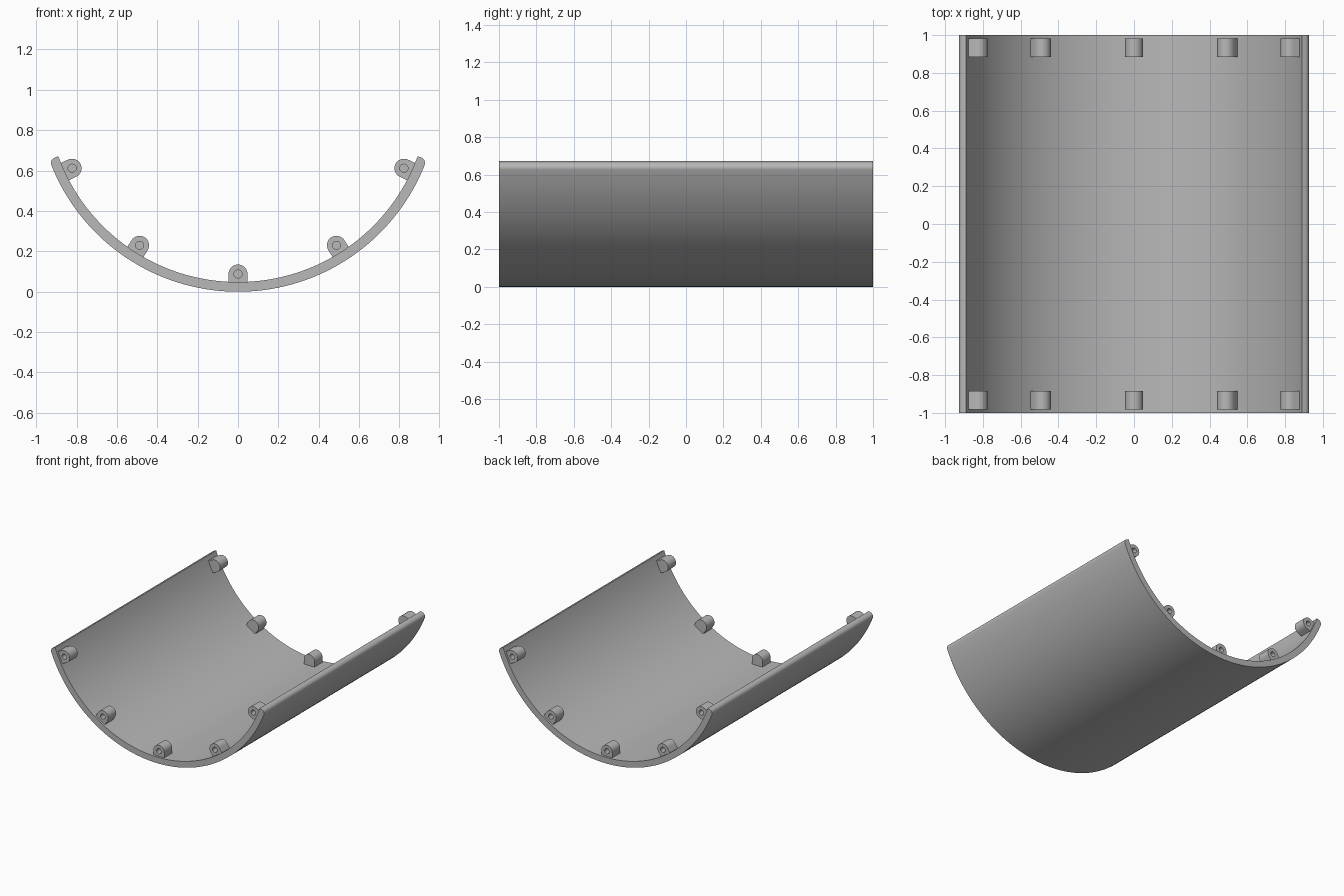
import bpy, bmesh
from math import sin, cos, pi, radians

cube = bpy.data.objects.get("Cube")
if cube:
    bpy.data.objects.remove(cube, do_unlink=True)

R_OUT, R_IN = 0.995, 0.947      # trough radii, axis at z = R_OUT
END = radians(70)               # half angle of the trough
FILLET = 0.03                   # rounding of the outer rim edge

grey = bpy.data.materials.new("grey")
grey.use_nodes = True
grey.diffuse_color = (0.48, 0.48, 0.48, 1)
grey.node_tree.nodes["Principled BSDF"].inputs["Base Color"].default_value = grey.diffuse_color


def polar(radius, angle):
    return radius * sin(angle), R_OUT - radius * cos(angle)


def finish(name, bm):
    bmesh.ops.recalc_face_normals(bm, faces=bm.faces)
    mesh = bpy.data.meshes.new(name)
    bm.to_mesh(mesh)
    bm.free()
    mesh.materials.append(grey)
    obj = bpy.data.objects.new(name, mesh)
    bpy.context.collection.objects.link(obj)
    bpy.ops.object.select_all(action='DESELECT')
    obj.select_set(True)
    bpy.context.view_layer.objects.active = obj
    bpy.ops.object.shade_smooth_by_angle(angle=radians(30))
    return obj


def bridge(bm, a, b):
    n = len(a)
    for i in range(n):
        j = (i + 1) % n
        bm.faces.new((a[i], a[j], b[j], b[i]))


# Curved trough: stations of angle and outer radius, with rounded outer rims
start = END - FILLET / R_OUT
rim = []
for i in range(1, 9):
    t = i / 8 * pi / 2
    rim.append((start + FILLET * sin(t) / R_OUT, R_OUT - FILLET * (1 - cos(t))))
body = [(start * i / 48, R_OUT) for i in range(-48, 49)]
stations = [(-a, r) for a, r in reversed(rim)] + body + rim

bm = bmesh.new()
rows = []
for a, r in stations:
    (xo, zo), (xi, zi) = polar(r, a), polar(R_IN, a)
    rows.append([bm.verts.new(p) for p in
                 ((xo, -1, zo), (xo, 1, zo), (xi, 1, zi), (xi, -1, zi))])
for a, b in zip(rows, rows[1:]):
    bridge(bm, a, b)
bm.faces.new(rows[0])
bm.faces.new(rows[-1])
finish("trough_shell", bm)

# Screw bosses: round top, square foot, blind hole in the outward end
BOSS_R, HOLE_R, SEGS = 0.047, 0.02, 32


def boss(name, angle, side):
    cx, cz = polar(0.907, angle)
    bm = bmesh.new()

    def ring(y, hole):
        verts = []
        for i in range(SEGS):
            t = 2 * pi * i / SEGS
            u, v = cos(t), sin(t)
            size = HOLE_R if hole else BOSS_R
            if not hole and v < 0:
                size /= max(abs(u), abs(v))
            u, v = u * size, v * size
            verts.append(bm.verts.new((cx + u * cos(angle) - v * sin(angle), side * y,
                                       cz + u * sin(angle) + v * cos(angle))))
        return verts

    rings = [ring(0.885, False), ring(0.983, False), ring(0.983, True), ring(0.905, True)]
    for a, b in zip(rings, rings[1:]):
        bridge(bm, a, b)
    bm.faces.new(rings[0])
    bm.faces.new(rings[-1])
    finish(name, bm)


places = {"right_upper": -65, "right_lower": -32.5, "middle": 0,
          "left_lower": 32.5, "left_upper": 65}
for end, side in (("front", -1), ("back", 1)):
    for place, degrees in places.items():
        boss(f"{end}_{place}_boss", radians(degrees), side)
